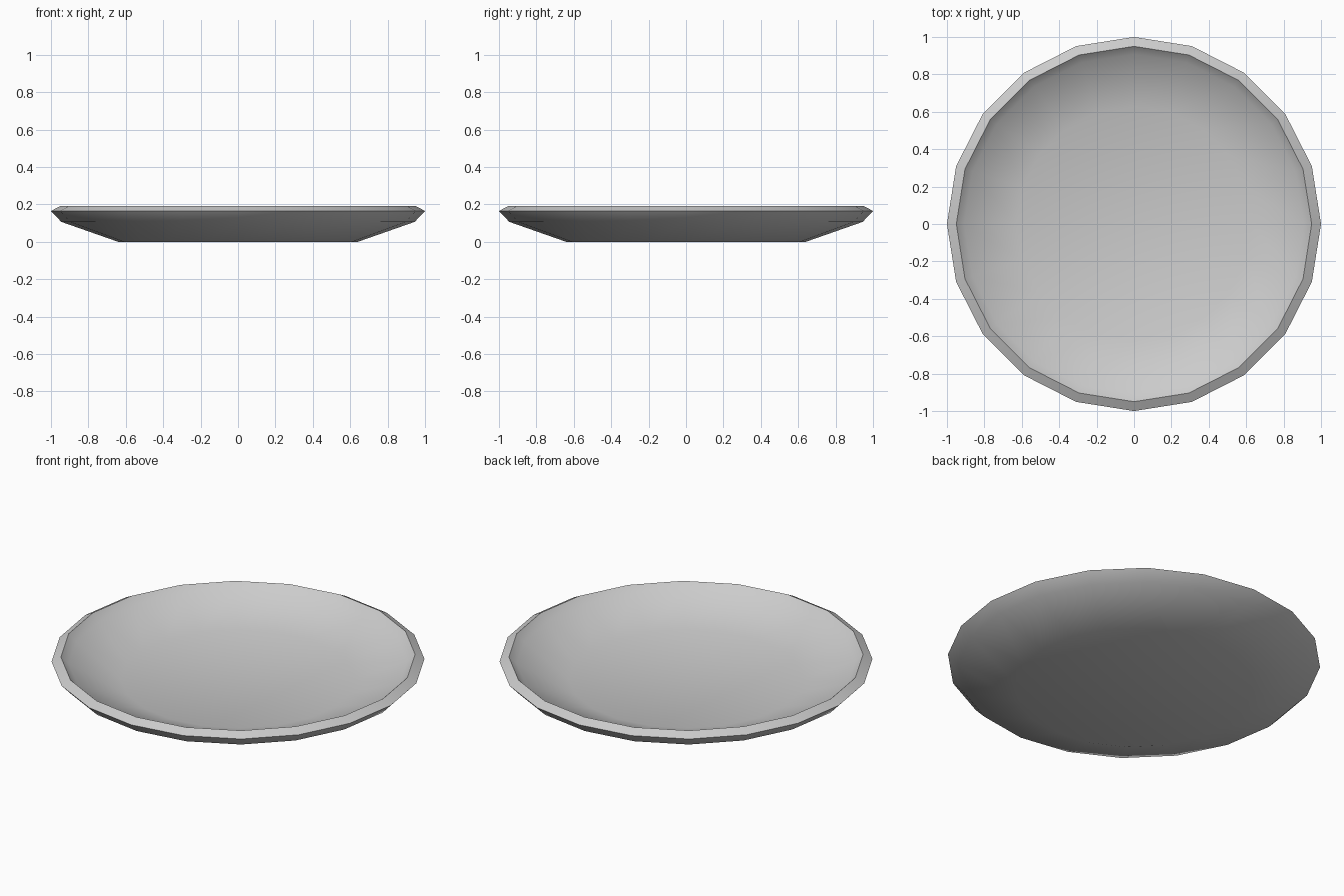
import bpy, bmesh, math

if "Cube" in bpy.data.objects:
    bpy.data.objects.remove(bpy.data.objects["Cube"])

SIDES = 20
# Plate cross-section (radius, height): underside, rim, then inside surface
PROFILE = [(0.64, 0.0), (0.945, 0.107), (1.0, 0.165),
           (0.95, 0.192), (0.908, 0.152), (0.628, 0.055)]

bm = bmesh.new()
rings = []
for r, z in PROFILE:
    rings.append([bm.verts.new((r * math.cos(math.tau * i / SIDES),
                                r * math.sin(math.tau * i / SIDES), z))
                  for i in range(SIDES)])

# Walls between neighbouring rings
for a, b in zip(rings, rings[1:]):
    for i in range(SIDES):
        j = (i + 1) % SIDES
        bm.faces.new((a[i], a[j], b[j], b[i]))

# Underside and inside floor
bm.faces.new(list(reversed(rings[0])))
bm.faces.new(rings[-1])
bmesh.ops.recalc_face_normals(bm, faces=bm.faces)

mesh = bpy.data.meshes.new("plate")
bm.to_mesh(mesh)
bm.free()
plate = bpy.data.objects.new("plate", mesh)
bpy.context.collection.objects.link(plate)

# Smooth bowl with crisp rim edges
bpy.context.view_layer.objects.active = plate
plate.select_set(True)
bpy.ops.object.shade_smooth_by_angle(angle=math.radians(40))
